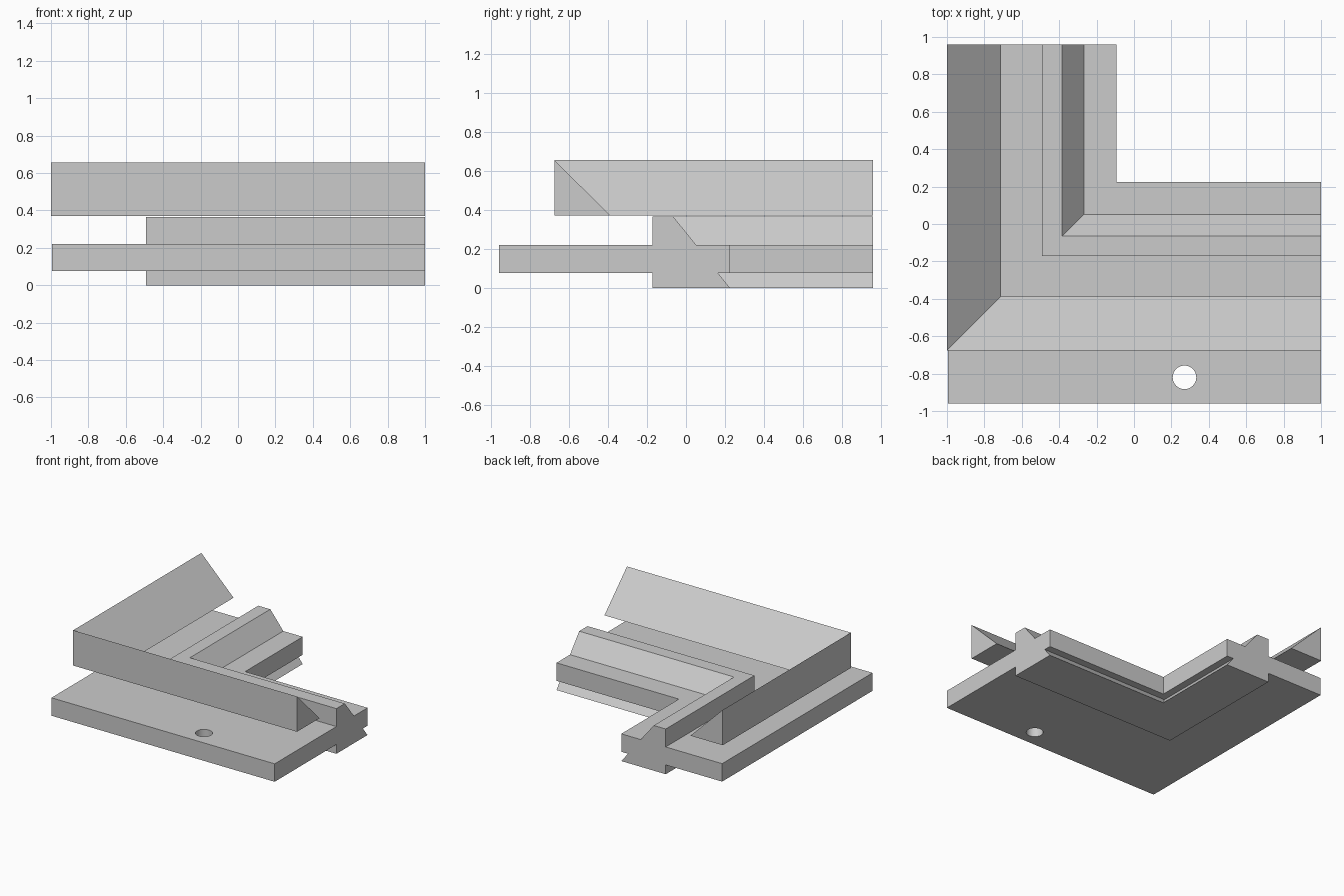
import bpy
import bmesh

cube = bpy.data.objects.get("Cube")
if cube:
    bpy.data.objects.remove(cube)

grey = bpy.data.materials.new("light grey")
grey.use_nodes = True
grey.diffuse_color = (0.6, 0.6, 0.6, 1)
grey.node_tree.nodes["Principled BSDF"].inputs["Base Color"].default_value = grey.diffuse_color

RIGHT_END, BACK_END = 1.0, 0.96


def corner_sweep(name, profile):
    """Sweep (y, z, corner x) points along the front arm and round to the side arm."""
    bm = bmesh.new()
    rings = [
        [bm.verts.new((RIGHT_END, y, z)) for y, z, x in profile],
        [bm.verts.new((x, y, z)) for y, z, x in profile],
        [bm.verts.new((x, BACK_END, z)) for y, z, x in profile],
    ]
    n = len(profile)
    for a, b in zip(rings, rings[1:]):
        for i in range(n):
            j = (i + 1) % n
            bm.faces.new((a[i], a[j], b[j], b[i]))
    bm.faces.new(rings[0])
    bm.faces.new(rings[-1])
    bmesh.ops.recalc_face_normals(bm, faces=bm.faces)
    mesh = bpy.data.meshes.new(name)
    bm.to_mesh(mesh)
    bm.free()
    mesh.materials.append(grey)
    obj = bpy.data.objects.new(name, mesh)
    bpy.context.collection.objects.link(obj)
    return obj


def mitred(points, offset):
    return [(y, z, y + offset) for y, z in points]


# Flange plate with raised rib above and dovetail rib below
PLATE_LOW, PLATE_TOP, RIB_TOP = 0.075, 0.22, 0.365
rib = mitred([(-0.172, PLATE_TOP), (-0.172, RIB_TOP), (-0.065, RIB_TOP),
              (0.052, PLATE_TOP), (0.225, PLATE_TOP), (0.225, PLATE_LOW),
              (0.165, PLATE_LOW), (0.225, 0), (-0.172, 0),
              (-0.172, PLATE_LOW)], -0.319)
flange = [(-0.96, PLATE_LOW, -0.995), (-0.96, PLATE_TOP, -0.995)]
plate = corner_sweep("flanged_plate", flange + rib)

# Round hole through the flange
bpy.ops.mesh.primitive_cylinder_add(vertices=48, radius=0.063, depth=0.5,
                                    location=(0.27, -0.82, 0.15))
cutter = bpy.context.object
cutter.name = "hole_cutter"
cutter.hide_render = True
cutter.data.materials.append(grey)
cut = plate.modifiers.new("hole", 'BOOLEAN')
cut.operation = 'DIFFERENCE'
cut.solver = 'EXACT'
cut.object = cutter
bpy.context.view_layer.objects.active = plate
bpy.ops.object.modifier_apply(modifier=cut.name)
bpy.data.objects.remove(cutter)

# Smooth hole wall, sharp edges elsewhere
bpy.ops.object.select_all(action='DESELECT')
plate.select_set(True)
bpy.context.view_layer.objects.active = plate
bpy.ops.object.shade_smooth_by_angle()

# Wedge strip held above the plate's outer edge
corner_sweep("wedge_strip", mitred([(-0.675, 0.655), (-0.675, 0.37), (-0.387, 0.37)], -0.325))
